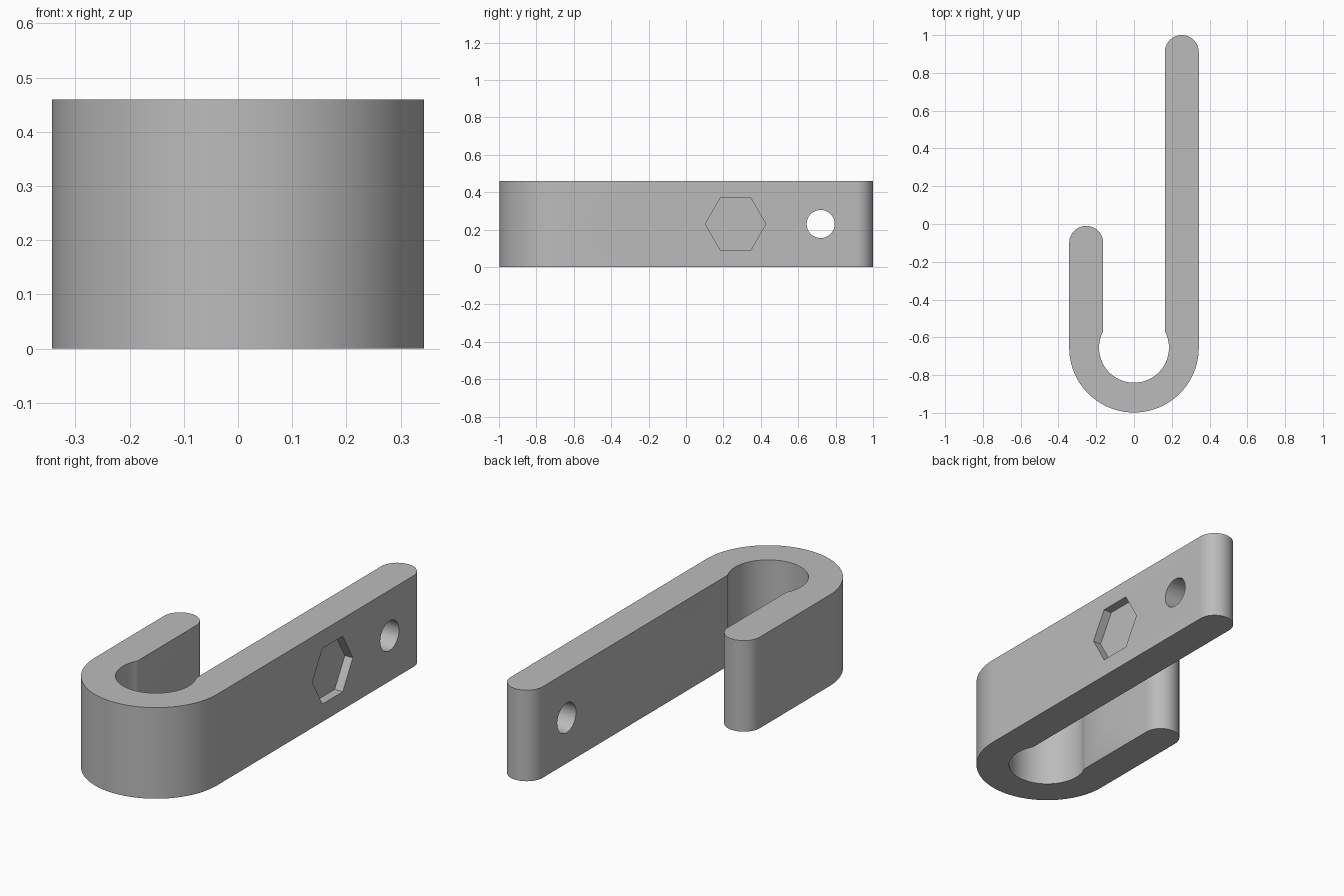
import bpy, bmesh
from math import sin, cos, pi, asin, radians
from mathutils import Matrix

cube = bpy.data.objects.get("Cube")
if cube:
    bpy.data.objects.remove(cube, do_unlink=True)

HEIGHT = 0.46
OUTER, INNER = 0.343, 0.185       # bend radii
WALL_IN = 0.163                   # inner face of the arms
BEND_Y = -0.655
TIP = (OUTER - WALL_IN) / 2       # rounded arm ends
ARM_X = WALL_IN + TIP
HOLES_Y = (-0.335, 0.265, 0.72)
HOLE_R, HEX_R, HEX_DEPTH = 0.075, 0.162, 0.045

grey = bpy.data.materials.new("plain grey")
grey.use_nodes = True
colour = (0.5, 0.5, 0.5, 1)
grey.diffuse_color = colour
bsdf = next(n for n in grey.node_tree.nodes if n.type == "BSDF_PRINCIPLED")
bsdf.inputs["Base Color"].default_value = colour


def arc(cx, cy, r, start, end, n):
    steps = [start + (end - start) * i / n for i in range(n + 1)]
    return [(cx + r * cos(a), cy + r * sin(a)) for a in steps]


def make_object(name, bm):
    bmesh.ops.recalc_face_normals(bm, faces=bm.faces)
    mesh = bpy.data.meshes.new(name)
    bm.to_mesh(mesh)
    bm.free()
    mesh.materials.append(grey)
    obj = bpy.data.objects.new(name, mesh)
    bpy.context.collection.objects.link(obj)
    return obj


def cutter(name, sides, radius, x0, x1, y):
    """Prism along x with a corner pointing along y."""
    bm = bmesh.new()
    place = (Matrix.Translation(((x0 + x1) / 2, y, HEIGHT / 2))
             @ Matrix.Rotation(pi / 2, 4, "X") @ Matrix.Rotation(pi / 2, 4, "Y"))
    bmesh.ops.create_cone(bm, cap_ends=True, segments=sides, radius1=radius,
                          radius2=radius, depth=x1 - x0)
    # Turn a corner to y, then lay the prism along x
    spin = Matrix.Rotation(pi / 2, 4, "Y")
    corner = Matrix.Rotation(pi / 2, 4, "Z")
    place = Matrix.Translation(((x0 + x1) / 2, y, HEIGHT / 2)) @ spin @ corner
    aligned = max(v.co.x for v in bm.verts) > radius * 0.99
    if not aligned:
        place = place @ Matrix.Rotation(pi / sides, 4, "Z")
    bm.transform(place)
    obj = make_object(name, bm)
    obj.hide_render = True
    return obj


# Hook body: J-shaped profile, extruded upwards
meet = asin(WALL_IN / INNER)      # where the inner circle meets the arm walls
profile = (arc(0, BEND_Y, OUTER, pi, 2 * pi, 64)
           + arc(ARM_X, 1 - TIP, TIP, 0, pi, 32)
           + arc(0, BEND_Y, INNER, pi / 2 - meet, -1.5 * pi + meet, 64)
           + arc(-ARM_X, -0.01 - TIP, TIP, 0, pi, 32))
bm = bmesh.new()
base = bm.faces.new([bm.verts.new((x, y, 0)) for x, y in profile])
grown = bmesh.ops.extrude_face_region(bm, geom=[base], use_keep_orig=True)
top = [g for g in grown["geom"] if isinstance(g, bmesh.types.BMVert)]
bmesh.ops.translate(bm, verts=top, vec=(0, 0, HEIGHT))
hook = make_object("hook_body", bm)

# Screw holes through the arms, nut pockets on the outside of the long arm
cutters = []
for y in HOLES_Y:
    cutters.append(cutter("nut_pocket_cutter", 6, HEX_R, OUTER - HEX_DEPTH, OUTER + 0.1, y))
    cutters.append(cutter("screw_hole_cutter", 48, HOLE_R, -0.6, 0.6, y))

bpy.ops.object.select_all(action="DESELECT")
bpy.context.view_layer.objects.active = hook
hook.select_set(True)
for c in cutters:
    mod = hook.modifiers.new("cut", "BOOLEAN")
    mod.operation = "DIFFERENCE"
    mod.solver = "EXACT"
    mod.object = c
    bpy.ops.object.modifier_apply(modifier=mod.name)
for c in cutters:
    bpy.data.objects.remove(c, do_unlink=True)

bpy.ops.object.shade_smooth_by_angle(angle=radians(30))
